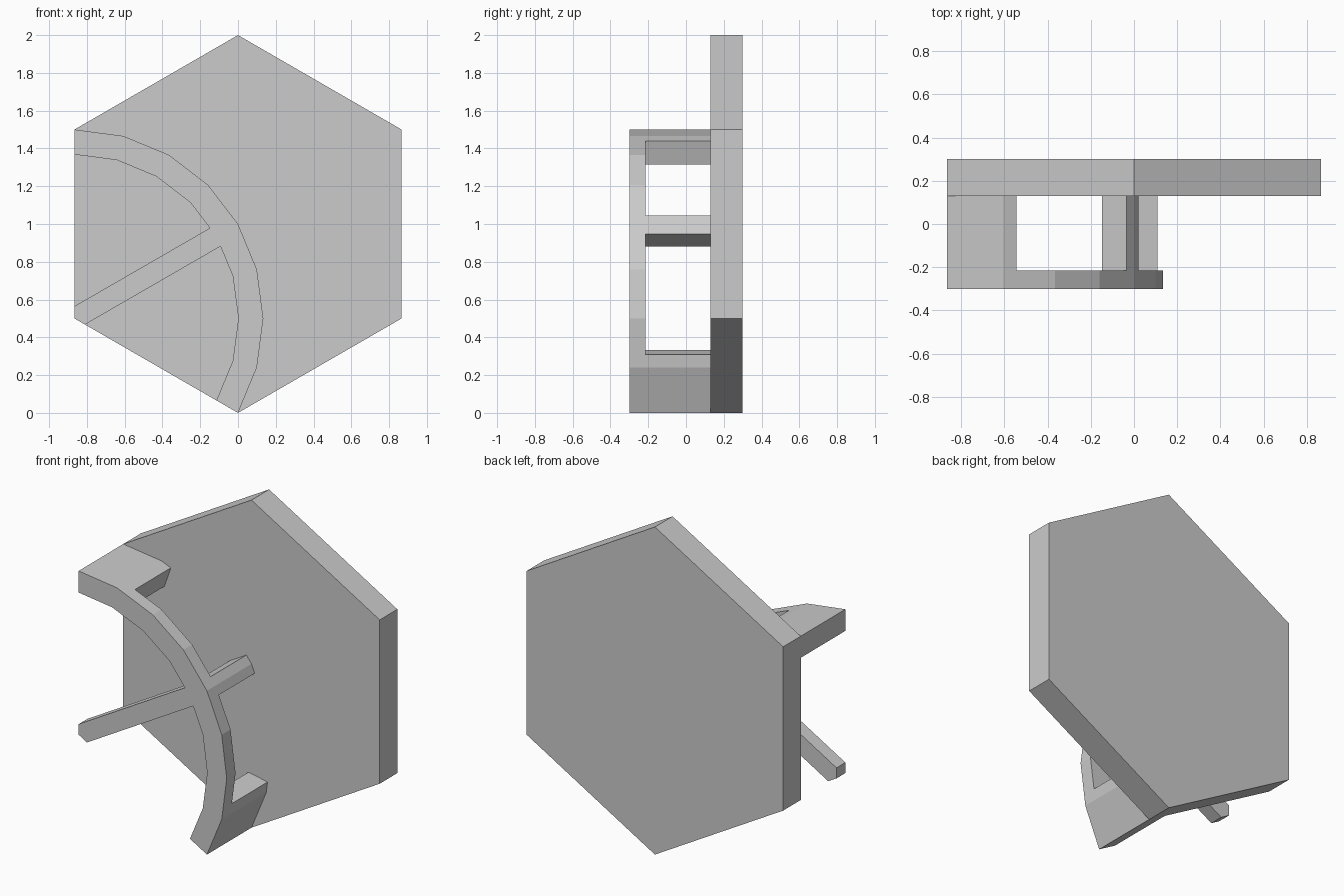
import bpy, bmesh
from math import cos, sin, tan, radians

if "Cube" in bpy.data.objects:
    bpy.data.objects.remove(bpy.data.objects["Cube"])

HUB = (-0.866, 0.5)          # hexagon corner the rail curves around
R_OUT, R_IN, HALF = 1.0, 0.868, 0.056
FRONT, RAIL_BACK, PLATE_FRONT, PLATE_BACK = -0.30, -0.215, 0.13, 0.30


def polar(r, deg):
    return (r * cos(radians(deg)), r * sin(radians(deg)))


def from_hub(points):
    """Spoke-aligned 2D points -> x,z (the spoke leans 30 degrees up)."""
    c, s = cos(radians(30)), sin(radians(30))
    return [(HUB[0] + u * c - v * s, HUB[1] + u * s + v * c) for u, v in points]


def prism(name, points, y0, y1):
    """Extrude an x,z outline along y."""
    bm = bmesh.new()
    face = bm.faces.new([bm.verts.new((x, y0, z)) for x, z in points])
    ext = bmesh.ops.extrude_face_region(bm, geom=[face], use_keep_orig=True)
    moved = [g for g in ext["geom"] if isinstance(g, bmesh.types.BMVert)]
    bmesh.ops.translate(bm, verts=moved, vec=(0, y1 - y0, 0))
    bmesh.ops.recalc_face_normals(bm, faces=bm.faces)
    mesh = bpy.data.meshes.new(name)
    bm.to_mesh(mesh)
    bm.free()
    obj = bpy.data.objects.new(name, mesh)
    bpy.context.collection.objects.link(obj)
    return obj


# Hexagonal back plate
hexagon = [(x, z + 1) for x, z in (polar(1, 30 + 60 * i) for i in range(6))]
prism("back_plate", hexagon, PLATE_FRONT, PLATE_BACK)

# Curved rail with its three posts: full-depth arc, then two windows cut out
steps = range(-60, 61, 15)
arc = [polar(R_OUT, a) for a in steps] + [polar(R_IN, a) for a in reversed(steps)]
rail = prism("curved_rail", from_hub(arc), FRONT, PLATE_FRONT)

for side in (1, -1):
    window = [(0.5, HALF), (1.3, HALF), polar(1.3, 41.15), polar(0.6, 41.15)]
    cutter = prism("window_cutter", from_hub([(u, v * side) for u, v in window]),
                   RAIL_BACK, PLATE_FRONT + 0.1)
    cutter.hide_render = True
    mod = rail.modifiers.new("window", "BOOLEAN")
    mod.operation = "DIFFERENCE"
    mod.solver = "EXACT"
    mod.object = cutter
    bpy.context.view_layer.objects.active = rail
    bpy.ops.object.modifier_apply(modifier=mod.name)
    bpy.data.objects.remove(cutter)

# Spoke from the hexagon corner to the middle of the rail
start = HALF / tan(radians(60))
end = R_IN - HALF * tan(radians(7.5))
spoke = [(0, 0), (start, -HALF), (end, -HALF), (R_IN, 0), (end, HALF), (start, HALF)]
prism("spoke", from_hub(spoke), FRONT, RAIL_BACK)
